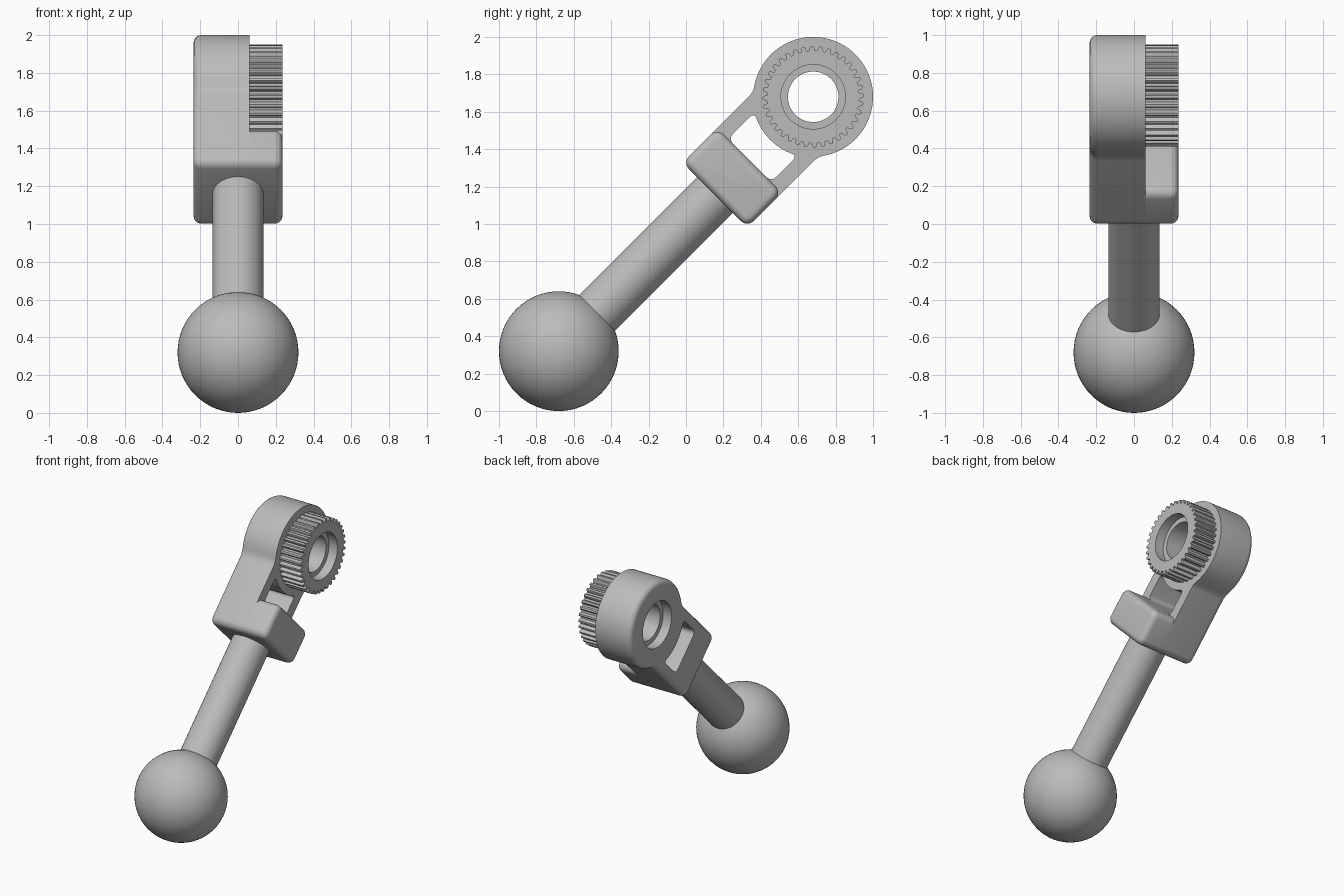
import bpy, bmesh
from math import sin, cos, pi, sqrt, radians, atan2, asin
from mathutils import Matrix

cube = bpy.data.objects.get("Cube")
if cube:
    bpy.data.objects.remove(cube, do_unlink=True)

grey = bpy.data.materials.new("plain_grey")
grey.use_nodes = True
grey.diffuse_color = (0.5, 0.5, 0.5, 1)
grey.node_tree.nodes["Principled BSDF"].inputs["Base Color"].default_value = (0.5, 0.5, 0.5, 1)

# Tilted frame: u runs up the arm, v across it, w along world x
S = sqrt(0.5)
BALL = (0, -0.68, 0.32)
FRAME = Matrix(((0, 0, 1, 0), (S, -S, 0, BALL[1]), (S, S, 0, BALL[2]), (0, 0, 0, 1)))
RING_U = 1.36 / S
RING_R, HALF, SIDE, SPLIT = 0.32, 0.245, 0.235, 0.06
BLOCK_U0, BLOCK_U1 = 1.18, 1.443


def arc(cu, cv, r, a0, a1, n):
    return [(cu + r * cos(a0 + (a1 - a0) * i / n), cv + r * sin(a0 + (a1 - a0) * i / n))
            for i in range(n + 1)]


def circle(r, n=64):
    return arc(RING_U, 0, r, 0, 2 * pi, n)[:-1]


def prism(name, outline, w0, w1, corner=0.0, cap_w=None, cap=0.04):
    """Extrude an outline along x, round its sharp corners, then one end."""
    bm = bmesh.new()
    face = bm.faces.new([bm.verts.new((u, v, w0)) for u, v in outline])
    ext = bmesh.ops.extrude_face_region(bm, geom=[face])
    for v in ext["geom"]:
        if isinstance(v, bmesh.types.BMVert):
            v.co.z = w1
    bmesh.ops.recalc_face_normals(bm, faces=bm.faces)
    if corner:
        sharp = [e for e in bm.edges
                 if abs(e.verts[0].co.z - e.verts[1].co.z) > 1e-4 and e.calc_face_angle(0) > 0.7]
        bmesh.ops.bevel(bm, geom=sharp, offset=corner, segments=6, profile=0.5, affect='EDGES')
    if cap_w is not None:
        rim = [e for e in bm.edges if all(abs(v.co.z - cap_w) < 1e-5 for v in e.verts)]
        bmesh.ops.bevel(bm, geom=rim, offset=cap, segments=5, profile=0.5, affect='EDGES')
    bm.transform(FRAME)
    mesh = bpy.data.meshes.new(name)
    bm.to_mesh(mesh)
    bm.free()
    obj = bpy.data.objects.new(name, mesh)
    bpy.context.collection.objects.link(obj)
    return obj


def activate(obj):
    bpy.ops.object.select_all(action='DESELECT')
    obj.select_set(True)
    bpy.context.view_layer.objects.active = obj


def cut(obj, cutter):
    cutter.hide_render = True
    mod = obj.modifiers.new("cut", 'BOOLEAN')
    mod.object = cutter
    mod.operation = 'DIFFERENCE'
    mod.solver = 'EXACT'
    activate(obj)
    bpy.ops.object.modifier_apply(modifier=mod.name)


def finish(obj, name=None):
    if name:
        obj.name = name
    obj.data.materials.clear()
    obj.data.materials.append(grey)
    activate(obj)
    bpy.ops.object.shade_smooth_by_angle(angle=radians(30))


# Ball and shaft
bpy.ops.mesh.primitive_uv_sphere_add(segments=64, ring_count=32, radius=0.32, location=BALL)
finish(bpy.context.object, "ball")
mid = 0.7
bpy.ops.mesh.primitive_cylinder_add(vertices=48, radius=0.136, depth=1.0,
                                    location=FRAME @ Matrix.Translation((mid, 0, 0)).to_translation(),
                                    rotation=(-pi / 4, 0, 0))
finish(bpy.context.object, "shaft")

# Arm outline: square foot, straight sides, fillets into the round head
FIL = 0.1
fil_v = HALF + FIL
fil_u = RING_U - sqrt((RING_R + FIL) ** 2 - fil_v ** 2)
head_a = atan2(fil_v, fil_u - RING_U)
lower = [(BLOCK_U0, -HALF)] + arc(fil_u, -fil_v, FIL, pi / 2, pi - head_a, 5)
upper = [(u, -v) for u, v in reversed(lower)]
head = arc(RING_U, 0, RING_R, -head_a, head_a, 56)[1:-1]
arm = prism("arm_and_ring", lower + head + upper, -SIDE, SPLIT, 0.05, -SIDE)

# Window between the foot and the head, its far edge following the head
win_v, win_r = 0.163, 0.325
a = asin(win_v / win_r)
window = [(BLOCK_U1, -win_v)] + arc(RING_U, 0, win_r, pi + a, pi - a, 12) + [(BLOCK_U1, win_v)]

# Toothed hub
TEETH, ROOT, TIP = 36, 0.247, 0.271
SHAPE = [(0.0, ROOT), (0.3, ROOT), (0.42, TIP - 0.006), (0.52, TIP), (0.78, TIP), (0.88, TIP - 0.006)]
teeth = []
for i in range(TEETH):
    for f, r in SHAPE:
        t = 2 * pi * (i + f) / TEETH
        teeth.append((RING_U + r * cos(t), r * sin(t)))
gear = prism("toothed_hub", teeth, SPLIT, SIDE)

# Cutters: window, through bore, and a wider recess at each end
window_cut = prism("window_cutter", window, -0.4, 0.4, 0.035)
bore_cut = prism("bore_cutter", circle(0.135), -0.4, 0.4)
left_cut = prism("recess_cutter_left", circle(0.172), SIDE - 0.07, 0.4)
right_cut = prism("recess_cutter_right", circle(0.172), -0.4, 0.07 - SIDE)
for cutter in (window_cut, bore_cut, right_cut):
    cut(arm, cutter)
for cutter in (bore_cut, left_cut):
    cut(gear, cutter)
for cutter in (window_cut, bore_cut, left_cut, right_cut):
    bpy.data.objects.remove(cutter, do_unlink=True)
finish(arm)
finish(gear)

# Block beside the arm, completing the foot
foot = [(BLOCK_U0, -HALF), (BLOCK_U1, -HALF), (BLOCK_U1, HALF), (BLOCK_U0, HALF)]
finish(prism("foot_block", foot, SPLIT, SIDE, 0.05, SIDE))
